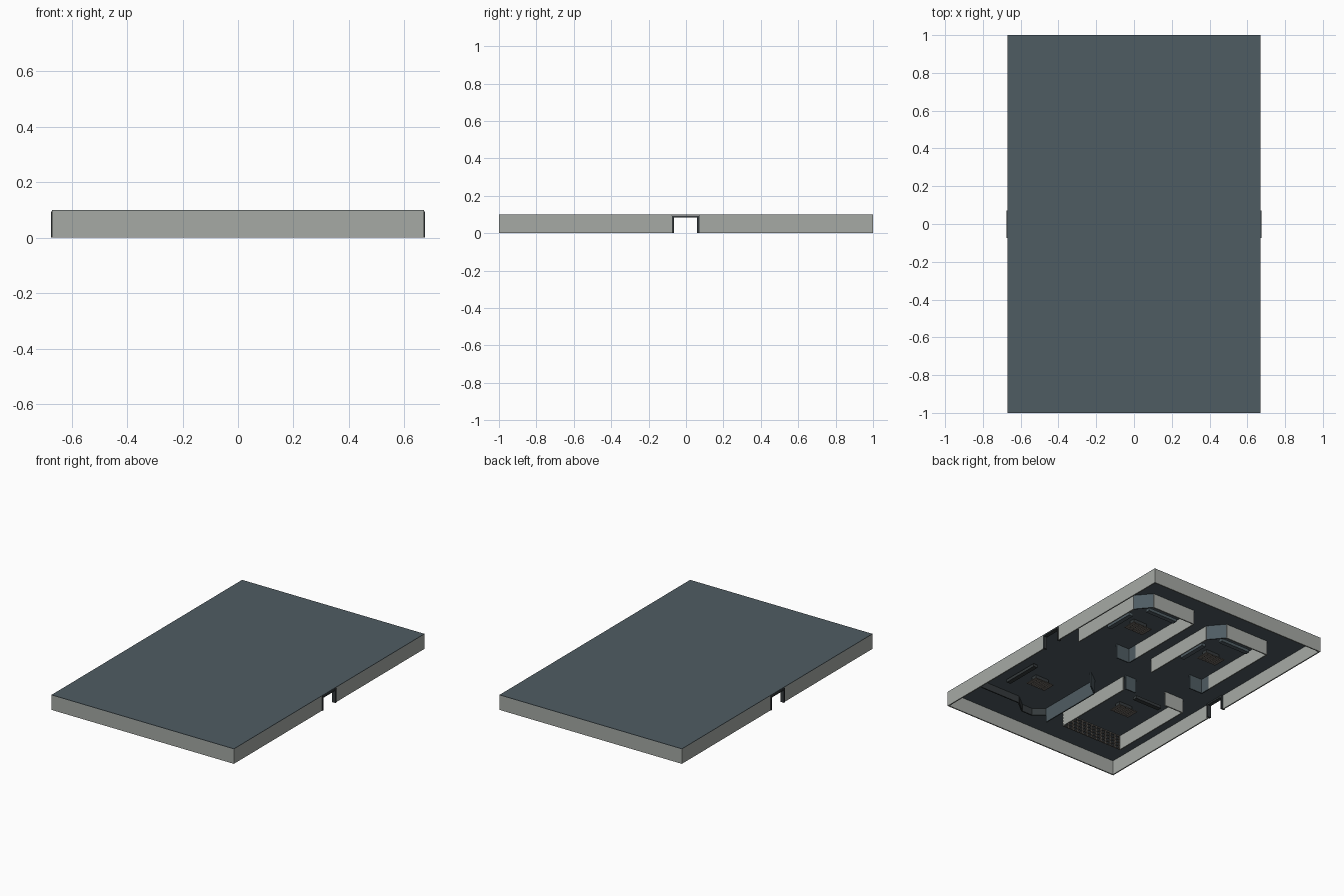
import bpy, math
from mathutils import Vector

if "Cube" in bpy.data.objects:
    bpy.data.objects.remove(bpy.data.objects["Cube"])


def material(name, rgb):
    m = bpy.data.materials.new(name)
    m.diffuse_color = (*rgb, 1)
    m.use_nodes = True
    m.node_tree.nodes["Principled BSDF"].inputs["Base Color"].default_value = m.diffuse_color
    return m


SLATE = material("slate blue", (0.078, 0.107, 0.123))
GREY = material("pale grey", (0.38, 0.40, 0.375))
DARK = material("charcoal", (0.035, 0.042, 0.045))
TAUPE = material("taupe", (0.15, 0.135, 0.12))
T = 0.008      # wall thickness
H = 0.097      # underside of roof


def box(name, x0, x1, y0, y1, z0, z1, mat, angle=0.0):
    size = (x1 - x0, y1 - y0, z1 - z0)
    bpy.ops.mesh.primitive_cube_add(size=1)
    ob = bpy.context.object
    ob.name = name
    for v in ob.data.vertices:
        v.co = Vector(v.co[i] * size[i] for i in range(3))
    ob.location = ((x0 + x1) / 2, (y0 + y1) / 2, (z0 + z1) / 2)
    ob.rotation_euler.z = angle
    ob.data.materials.append(mat)
    return ob


def wall(name, a, b, mat, z0=0.0, z1=H):
    """Upright panel between two plan points."""
    a, b = Vector(a), Vector(b)
    c, d = (a + b) / 2, b - a
    return box(name, c.x - d.length / 2, c.x + d.length / 2,
               c.y - T / 2, c.y + T / 2, z0, z1, mat, math.atan2(d.y, d.x))


def table(x, y):
    """Slatted table with a solid base."""
    for i in range(5):
        cx = x - 0.06 + i * 0.03
        box("table_slat", cx - 0.012, cx + 0.012, y - 0.045, y + 0.045, 0.055, 0.06, TAUPE)
    box("table_base", x - 0.05, x + 0.05, y - 0.02, y + 0.02, 0.06, H, DARK)


# Roof
box("roof", -0.67, 0.67, -1, 1, H, 0.10, SLATE)

# Outer walls, with a passage through both long sides
for s in (-1, 1):
    box("end_wall", -0.67, 0.67, min(s, s * (1 - T)), max(s, s * (1 - T)), 0, H, GREY)
    xs = sorted((s * 0.67, s * (0.67 - T)))
    for cuts in ((-1 + T, -0.8, -0.565, -0.33, -0.075),
                 (0.07, 0.145, 0.38, 0.615, 0.85, 1 - T)):
        for y0, y1 in zip(cuts, cuts[1:]):
            box("side_wall_panel", *xs, y0, y1, 0, H, GREY)
    # Door frame around the passage
    fx = sorted((s * 0.675, s * 0.65))
    box("door_post", *fx, -0.075, -0.064, 0, 0.094, DARK)
    box("door_post", *fx, 0.06, 0.071, 0, 0.094, DARK)
    box("door_lintel", *fx, -0.064, 0.06, 0.084, 0.094, DARK)

# Two matching rooms with a cut corner
for ox in (0.0, -0.589):
    p = lambda x, y: (x + ox, y)
    wall("room_side_wall", p(0.555, 0.13), p(0.555, 0.66), GREY)
    wall("room_corner_wall", p(0.555, 0.66), p(0.475, 0.755), SLATE)
    wall("room_back_wall", p(0.475, 0.755), p(0.15, 0.755), GREY)
    wall("room_side_wall", p(0.15, 0.755), p(0.15, 0.20), GREY)
    wall("room_entry_wall", p(0.15, 0.13), p(0.25, 0.13), SLATE)
    wall("room_entry_post", p(0.15, 0.13), p(0.15, 0.20), SLATE)
    box("side_counter", ox + 0.47, ox + 0.50, 0.34, 0.55, 0.03, 0.05, SLATE)
    box("back_counter", ox + 0.22, ox + 0.44, 0.64, 0.67, 0.03, 0.05, SLATE)
    table(ox + 0.32, 0.42)

# Room with a lattice wall
wall("lattice_room_side", (-0.04, -0.15), (-0.04, -0.73), GREY)
wall("lattice_room_side", (-0.50, -0.73), (-0.50, -0.13), GREY)
wall("lattice_room_entry", (-0.50, -0.13), (-0.36, -0.13), GREY)
wall("lattice_room_entry", (-0.12, -0.13), (-0.04, -0.13), SLATE)
for i in range(13):
    x = -0.495 + i * 0.0375
    box("lattice_upright", x - 0.004, x + 0.004, -0.734, -0.726, 0, H, TAUPE)
for i in range(5):
    z = 0.002 + i * 0.022
    box("lattice_rail", -0.50, -0.04, -0.735, -0.725, z, z + 0.006, TAUPE)
table(-0.27, -0.42)
box("lattice_room_counter", -0.42, -0.22, -0.27, -0.24, 0.05, 0.07, DARK)

# Dark room with angled corners
wall("dark_room_side", (0.07, -0.76), (0.07, -0.30), SLATE)
wall("dark_room_corner", (0.07, -0.30), (0.15, -0.24), SLATE)
pts = [(0.07, -0.76), (0.14, -0.82), (0.22, -0.82), (0.30, -0.755), (0.60, -0.755)]
for a, b in zip(pts, pts[1:]):
    wall("dark_room_low_wall", a, b, DARK, 0.05)
box("dark_room_counter", 0.48, 0.51, -0.62, -0.36, 0.06, 0.08, DARK)
table(0.34, -0.50)
